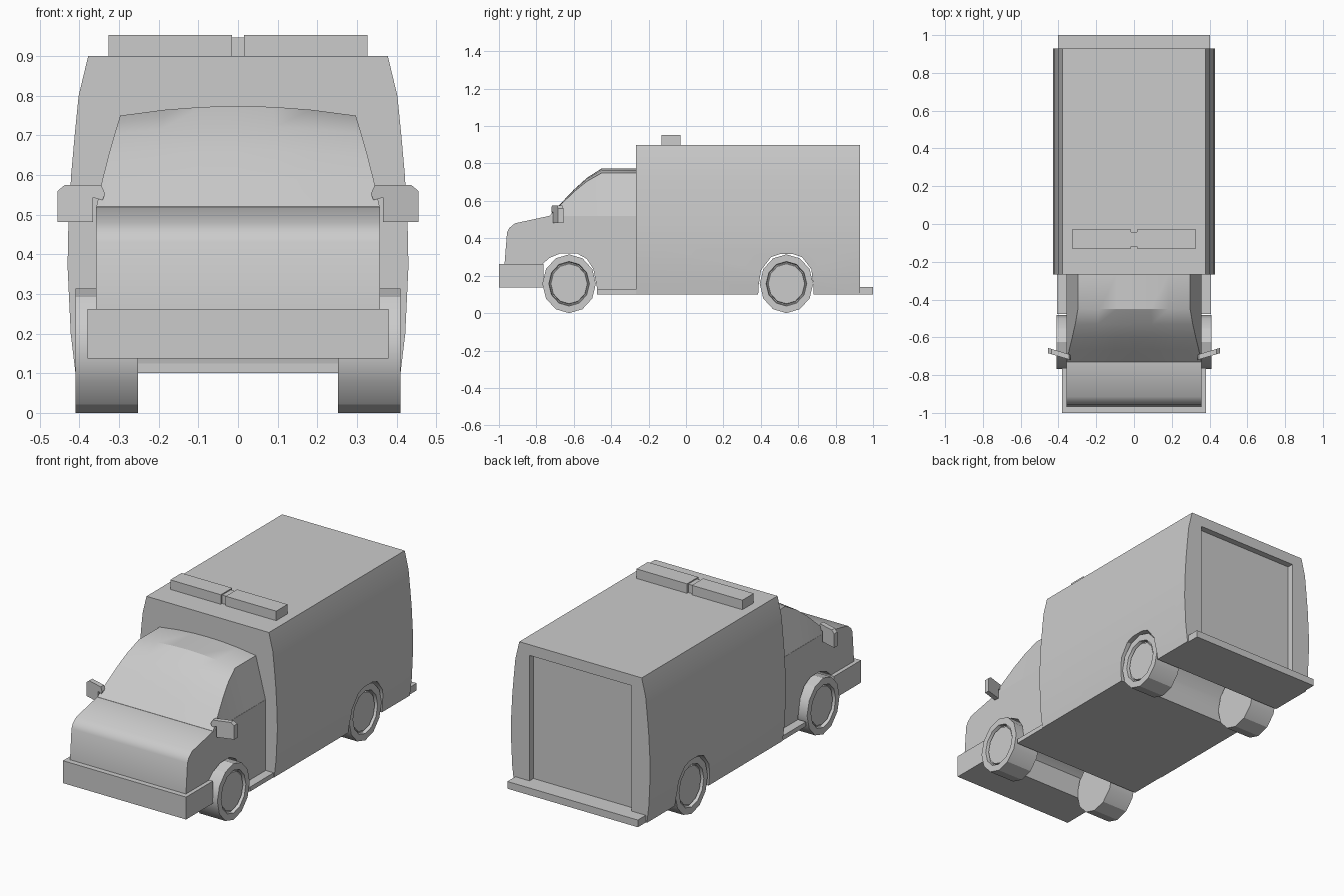
import bpy, bmesh, math
from mathutils import Matrix

if "Cube" in bpy.data.objects:
    bpy.data.objects.remove(bpy.data.objects["Cube"])


def make(name, verts, faces):
    me = bpy.data.meshes.new(name)
    bm = bmesh.new()
    vs = [bm.verts.new(v) for v in verts]
    for f in faces:
        bm.faces.new([vs[i] for i in f])
    bmesh.ops.recalc_face_normals(bm, faces=bm.faces)
    bm.to_mesh(me)
    bm.free()
    ob = bpy.data.objects.new(name, me)
    bpy.context.collection.objects.link(ob)
    return ob


def loft(name, rings):
    """Skin closed rings of equal length and cap both ends."""
    n = len(rings[0])
    faces = [(r * n + i, r * n + (i + 1) % n, (r + 1) * n + (i + 1) % n, (r + 1) * n + i)
             for r in range(len(rings) - 1) for i in range(n)]
    faces += [tuple(range(n)), tuple(range((len(rings) - 1) * n, len(rings) * n))]
    return make(name, [v for ring in rings for v in ring], faces)


def side_prism(name, yz, x0, x1):
    return loft(name, [[(x, y, z) for y, z in yz] for x in (x0, x1)])


def box(name, x0, x1, y0, y1, z0, z1):
    return side_prism(name, [(y0, z0), (y1, z0), (y1, z1), (y0, z1)], x0, x1)


def cut(ob, cutter):
    mod = ob.modifiers.new("cut", 'BOOLEAN')
    mod.operation = 'DIFFERENCE'
    mod.solver = 'EXACT'
    mod.object = cutter
    bpy.context.view_layer.objects.active = ob
    bpy.ops.object.modifier_apply(modifier=mod.name)
    bpy.data.objects.remove(cutter)


# Rear box with bulging sides, wheel arch and door recess
half = [(0.41, 0.10), (0.422, 0.20), (0.43, 0.37), (0.428, 0.47), (0.421, 0.60),
        (0.412, 0.70), (0.402, 0.80), (0.378, 0.90)]
section = half + [(-x, z) for x, z in reversed(half)]
body = loft("rear_box", [[(x, y, z) for x, z in section] for y in (-0.267, 0.93)])
arch = [(0.385, 0.05), (0.387, 0.14), (0.402, 0.23), (0.455, 0.30), (0.50, 0.315),
        (0.575, 0.315), (0.62, 0.30), (0.67, 0.235), (0.682, 0.14), (0.684, 0.05)]
cut(body, side_prism("arch_cutter", arch, -0.6, 0.6))
cut(body, box("door_cutter", -0.315, 0.315, 0.895, 1.1, 0.14, 0.84))

# Lower cab and hood, with the front arch in its profile
side_prism("cab_lower", [
    (-0.972, 0.20), (-0.97, 0.265), (-0.957, 0.43), (-0.945, 0.455), (-0.915, 0.48),
    (-0.73, 0.52), (-0.267, 0.52), (-0.267, 0.122), (-0.473, 0.122), (-0.495, 0.235),
    (-0.53, 0.29), (-0.585, 0.32), (-0.67, 0.32), (-0.73, 0.295), (-0.77, 0.26),
    (-0.77, 0.20)], -0.358, 0.358)

# Upper cab: windscreen and roof with a gentle crown (y, edge z, half width, crown)
rows = [(-0.73, 0.521, 0.357, 0.0), (-0.665, 0.585, 0.343, 0.006),
        (-0.60, 0.648, 0.327, 0.012), (-0.53, 0.705, 0.311, 0.018),
        (-0.45, 0.75, 0.297, 0.024), (-0.267, 0.75, 0.297, 0.024)]
rings = []
for y, z, w, crown in rows:
    top = [(t * w, y, z + crown * (1 - t * t)) for t in (-1, -0.62, -0.3, 0, 0.3, 0.62, 1)]
    rings.append([(-0.358, y, 0.515)] + top + [(0.358, y, 0.515)])
loft("cab_upper", rings)

# Bumpers and running board
box("front_bumper", -0.38, 0.38, -1.0, -0.763, 0.137, 0.262)
box("rear_bumper", -0.403, 0.403, 0.925, 1.0, 0.10, 0.14)
box("running_board", -0.407, 0.407, -0.477, -0.267, 0.10, 0.125)

# Roof light bar
for s, side in ((-1, "left"), (1, "right")):
    box("light_bar_" + side, *sorted((s * 0.015, s * 0.327)), -0.13, -0.03, 0.895, 0.953)
box("light_bar_centre", -0.016, 0.016, -0.118, -0.042, 0.895, 0.947)

# Wheels: twelve-sided, with a stepped hub
for s, side in ((-1, "left"), (1, "right")):
    for cy, end in ((-0.625, "front"), (0.537, "rear")):
        rings = []
        for x, r in ((0.252, 1), (0.41, 1), (0.41, 0.76), (0.392, 0.735), (0.392, 0.70), (0.40, 0.68)):
            rings.append([(s * x, cy + 0.143 * r * math.sin(math.tau * i / 12),
                           0.157 + 0.157 * r * math.cos(math.tau * i / 12)) for i in range(12)])
        loft(f"{end}_wheel_{side}", rings)

# Door mirrors: an angled plate with a short arm
plate = [(0.335, 0.552), (0.342, 0.537), (0.366, 0.543), (0.366, 0.482), (0.455, 0.482),
         (0.455, 0.56), (0.437, 0.575), (0.345, 0.575)]
for s, side in ((-1, "left"), (1, "right")):
    rings = [[(s * x, -0.708 + (x - 0.335) * 0.3 + d, z) for x, z in plate]
             for d in (-0.012, 0.016)]
    loft("mirror_" + side, rings)

# Smooth the gentle curves, keep the corners sharp
bpy.ops.object.select_all(action='SELECT')
bpy.context.view_layer.objects.active = body
bpy.ops.object.shade_smooth_by_angle(angle=math.radians(31))
